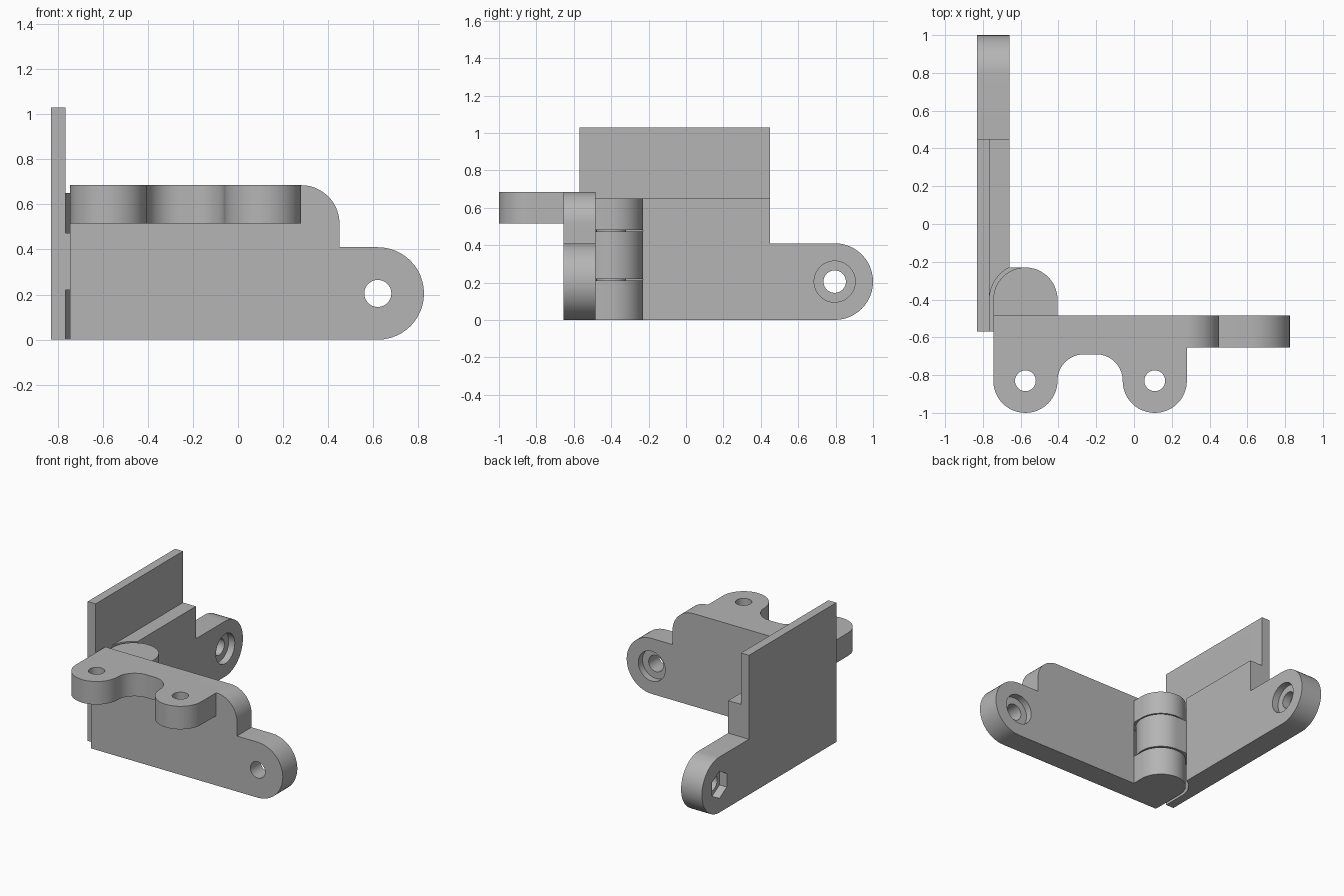
import bpy
import bmesh
from math import cos, sin, radians, pi
from mathutils import Vector

cube = bpy.data.objects.get("Cube")
if cube:
    bpy.data.objects.remove(cube, do_unlink=True)

grey = bpy.data.materials.new("plain grey")
grey.use_nodes = True
colour = (0.46, 0.46, 0.46, 1)
grey.diffuse_color = colour
grey.node_tree.nodes["Principled BSDF"].inputs["Base Color"].default_value = colour


def arc(cu, cv, r, start, end, steps=24):
    """Points along an arc, angles in degrees."""
    angles = [radians(start + (end - start) * i / steps) for i in range(steps + 1)]
    return [(cu + r * cos(a), cv + r * sin(a)) for a in angles]


def circle(cu, cv, r, sides=48, turn=0):
    return arc(cu, cv, r, turn, turn + 360, sides)[:-1]


def prism(name, points, axis, lo, hi):
    """Extrude a flat outline along an axis between two positions."""
    place = {"x": lambda u, v, w: (w, u, v),
             "y": lambda u, v, w: (u, w, v),
             "z": lambda u, v, w: (u, v, w)}[axis]
    bm = bmesh.new()
    face = bm.faces.new([bm.verts.new(place(u, v, lo)) for u, v in points])
    solid = bmesh.ops.extrude_face_region(bm, geom=[face])
    moved = [g for g in solid["geom"] if isinstance(g, bmesh.types.BMVert)]
    bmesh.ops.translate(bm, verts=moved, vec=Vector(place(0, 0, hi - lo)))
    bmesh.ops.recalc_face_normals(bm, faces=bm.faces)
    mesh = bpy.data.meshes.new(name)
    bm.to_mesh(mesh)
    bm.free()
    mesh.materials.append(grey)
    obj = bpy.data.objects.new(name, mesh)
    bpy.context.collection.objects.link(obj)
    return obj


def box(name, u0, u1, v0, v1, axis, lo, hi):
    return prism(name, [(u0, v0), (u1, v0), (u1, v1), (u0, v1)], axis, lo, hi)


def combine(target, others, operation):
    """Apply booleans in turn and remove the used pieces."""
    bpy.context.view_layer.objects.active = target
    for other in others:
        other.hide_render = True
        mod = target.modifiers.new("join", "BOOLEAN")
        mod.operation = operation
        mod.solver = "EXACT"
        mod.object = other
        bpy.ops.object.modifier_apply(modifier=mod.name)
        bpy.data.objects.remove(other, do_unlink=True)


def smooth(obj):
    bpy.ops.object.select_all(action="DESELECT")
    obj.select_set(True)
    bpy.context.view_layer.objects.active = obj
    bpy.ops.object.shade_smooth_by_angle(angle=radians(25))


# Shared hinge measurements
HX, HY, R, CLEAR = -0.575, -0.40, 0.17, 0.19
BACK = HY + R
ARM_R = 0.205

# Side leaf: tall thin plate, thick block with clearance arc, arm, middle knuckle
side_leaf = box("side_leaf", -0.57, 0.45, 0, 1.03, "x", -0.83, -0.765)
block = prism("side_block", [(-0.80, HY), (-0.80, 0.45), (-0.66, 0.45)]
              + arc(HX, HY, CLEAR, 116.6, 180), "z", 0, 0.65)
side_arm = prism("side_arm", [(0.40, 0)] + arc(0.795, ARM_R, ARM_R, -90, 90)
                 + [(0.40, 2 * ARM_R)], "x", -0.83, -0.66)
middle = prism("middle_knuckle", [(-0.80, HY - R)] + arc(HX, HY, R, -90, 90)
               + [(-0.80, BACK)], "z", 0.22, 0.473)
combine(side_leaf, [block, side_arm, middle], "UNION")
combine(side_leaf, [
    prism("bolt_hole", circle(0.795, ARM_R, 0.06), "x", -0.9, -0.6),
    prism("bolt_recess", circle(0.795, ARM_R, 0.11), "x", -0.71, -0.6),
    prism("nut_recess", circle(0.795, ARM_R, 0.10, 6, 90), "x", -0.9, -0.77),
], "DIFFERENCE")

# Front leaf: plate with rounded shoulder and arm
outline = ([(-0.745, 0)] + arc(0.62, ARM_R, ARM_R, -90, 90)
           + [(0.45, 2 * ARM_R)] + arc(0.28, 0.515, 0.17, 0, 90) + [(-0.745, 0.685)])
front_leaf = prism("front_leaf", outline, "y", -0.655, -0.485)

# Mounting flange with two rounded lobes and a scooped gap
lobes = ([(-0.745, -0.56)] + arc(HX, -0.83, R, 180, 360)
         + arc(-0.265, -0.83, 0.14, 180, 90) + arc(-0.20, -0.83, 0.14, 90, 0)
         + arc(0.11, -0.83, R, 180, 360) + [(0.28, -0.56)])
flange = prism("flange", lobes, "z", 0.515, 0.685)
combine(front_leaf, [flange], "UNION")

# Clearance pocket for the middle knuckle, then bolt and screw holes
combine(front_leaf, [
    prism("knuckle_pocket", [(-0.85, HY - CLEAR)] + arc(HX, HY, CLEAR, -90, 90)
          + [(-0.85, HY + CLEAR)], "z", 0.21, 0.48),
    prism("bolt_hole", circle(0.62, ARM_R, 0.06), "y", -0.7, -0.4),
    prism("bolt_recess", circle(0.62, ARM_R, 0.11), "y", -0.535, -0.4),
    prism("screw_hole", circle(HX, -0.83, 0.055), "z", 0.4, 0.8),
    prism("screw_hole", circle(0.11, -0.83, 0.055), "z", 0.4, 0.8),
], "DIFFERENCE")

# Outer knuckles fixed to the front leaf
arch = [(HX - R, -0.55), (HX + R, -0.55)] + arc(HX, HY, R, 0, 180)
combine(front_leaf, [prism("lower_knuckle", arch, "z", 0, 0.21),
                     prism("upper_knuckle", arch, "z", 0.48, 0.65)], "UNION")

# Pin running inside the knuckles
hinge_pin = prism("hinge_pin", circle(HX, HY, 0.08), "z", 0.1, 0.58)

for part in (side_leaf, front_leaf, hinge_pin):
    smooth(part)
